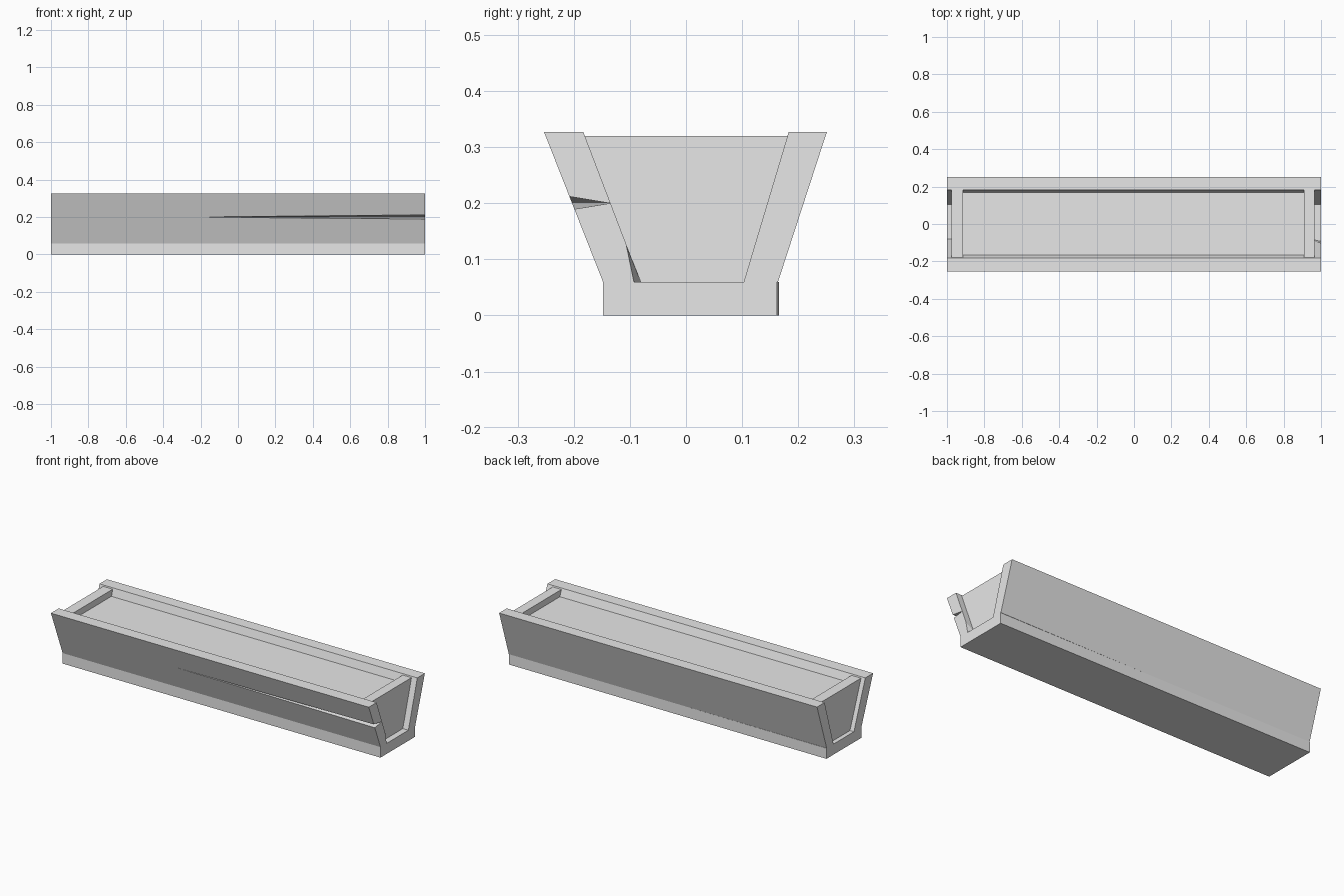
import bpy, bmesh
from mathutils import Vector

cube = bpy.data.objects.get("Cube")
if cube:
    bpy.data.objects.remove(cube, do_unlink=True)

grey = bpy.data.materials.new("light_grey")
grey.use_nodes = True
grey.diffuse_color = (0.8, 0.8, 0.8, 1)
grey.node_tree.nodes["Principled BSDF"].inputs["Base Color"].default_value = (0.8, 0.8, 0.8, 1)


def add_object(name, bm):
    bmesh.ops.recalc_face_normals(bm, faces=bm.faces)
    mesh = bpy.data.meshes.new(name)
    bm.to_mesh(mesh)
    bm.free()
    mesh.materials.append(grey)
    obj = bpy.data.objects.new(name, mesh)
    bpy.context.collection.objects.link(obj)
    return obj


def prism(name, corners, offset):
    """Closed solid made by sweeping a flat outline along an offset."""
    bm = bmesh.new()
    face = bm.faces.new([bm.verts.new(c) for c in corners])
    swept = bmesh.ops.extrude_face_region(bm, geom=[face], use_keep_orig=True)
    verts = [v for v in swept["geom"] if isinstance(v, bmesh.types.BMVert)]
    bmesh.ops.translate(bm, verts=verts, vec=Vector(offset))
    return add_object(name, bm)


def beam(name, x0, x1, profile):
    return prism(name, [(x0, y, z) for y, z in profile], (x1 - x0, 0, 0))


def cut(target, name, points):
    """Subtract the convex solid around the given points."""
    bm = bmesh.new()
    for p in points:
        bm.verts.new(p)
    bmesh.ops.convex_hull(bm, input=bm.verts)
    cutter = add_object(name, bm)
    cutter.hide_render = True
    cutter.hide_set(True)
    cutter.display_type = 'WIRE'
    mod = target.modifiers.new(name, 'BOOLEAN')
    mod.operation = 'DIFFERENCE'
    mod.solver = 'EXACT'
    mod.object = cutter


FLOOR, RIM = 0.06, 0.327

# Base slab, very slightly out of square at the back
prism("base_slab", [(-1, -0.148, 0), (1, -0.148, 0), (1, 0.162, 0), (-1, 0.166, 0)],
      (0, 0, FLOOR))

# Leaning side boards
front = beam("front_board", -1, 1,
             [(-0.148, FLOOR), (-0.081, FLOOR), (-0.183, RIM), (-0.253, RIM)])
beam("back_board", -1, 1,
     [(0.103, FLOOR), (0.164, FLOOR), (0.251, RIM), (0.183, RIM)])

# End panels wedged between the boards
end_profile = [(-0.081, FLOOR), (0.103, FLOOR), (0.181, 0.32), (-0.181, 0.32)]
beam("left_end_panel", 0.91, 0.965, end_profile)
beam("right_end_panel", -0.975, -0.915, end_profile)

# Filling just below the rim
beam("soil_fill", -0.915, 0.91,
     [(-0.081, FLOOR), (0.103, FLOOR), (0.169, 0.284), (-0.167, 0.284)])

# Long split in the front board and a chip at its inner foot
cut(front, "split_cutter",
    [(-0.26, -0.203, 0.2), (1.02, -0.213, 0.213), (1.02, -0.213, 0.187), (1.02, -0.134, 0.2)])
cut(front, "chip_cutter",
    [(1.01, -0.111, 0.137), (1.01, -0.094, 0.055), (1.01, -0.075, 0.055), (0.94, -0.079, 0.055)])
